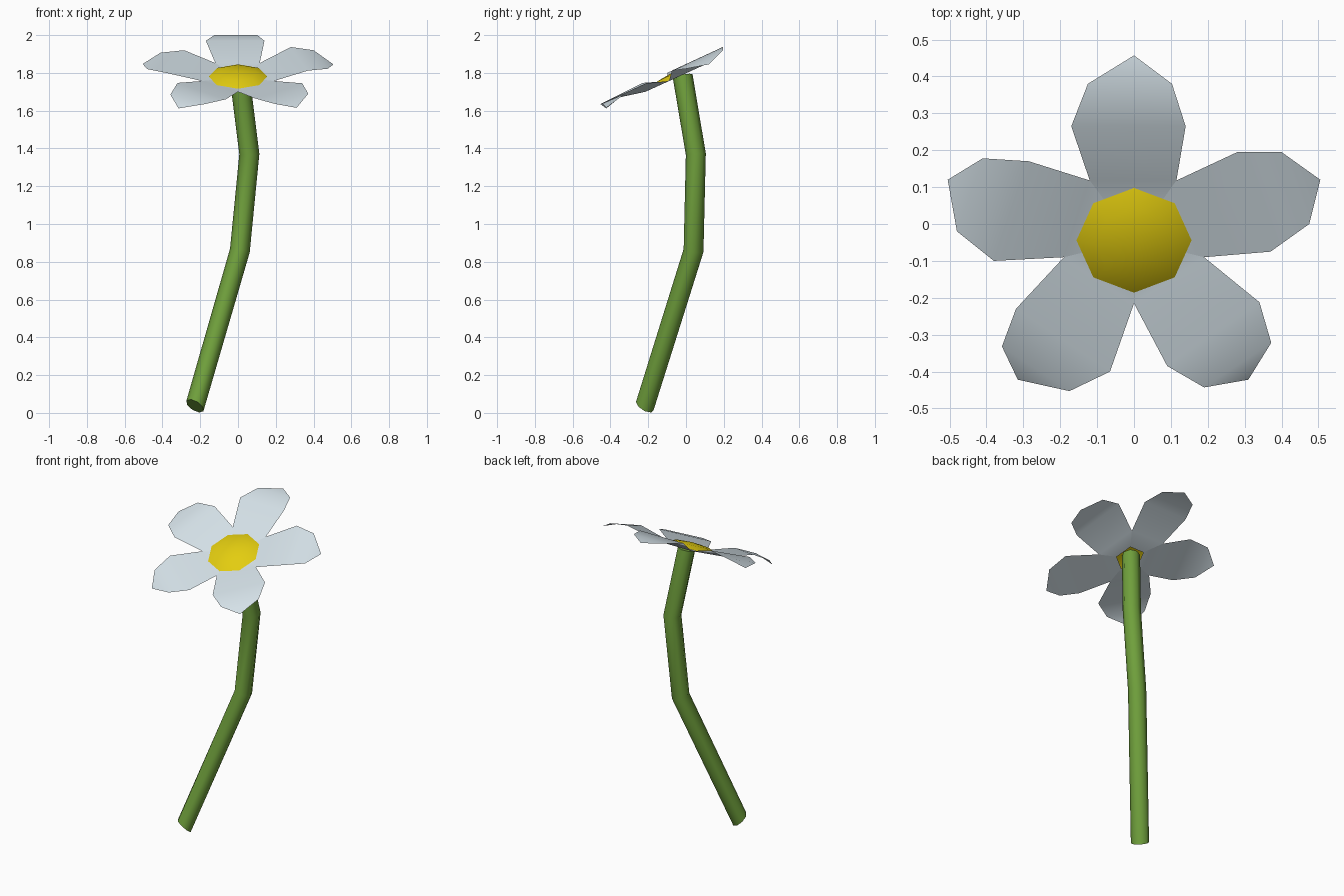
import bpy, math
from mathutils import Vector

if "Cube" in bpy.data.objects:
    bpy.data.objects.remove(bpy.data.objects["Cube"])


def material(name, rgb):
    m = bpy.data.materials.new(name)
    m.diffuse_color = (*rgb, 1)
    m.use_nodes = True
    m.node_tree.nodes["Principled BSDF"].inputs["Base Color"].default_value = m.diffuse_color
    return m


def make(name, verts, faces, mat):
    me = bpy.data.meshes.new(name)
    me.from_pydata([tuple(v) for v in verts], [], faces)
    me.materials.append(mat)
    me.update()
    ob = bpy.data.objects.new(name, me)
    bpy.context.collection.objects.link(ob)
    for p in me.polygons:
        p.use_smooth = len(p.vertices) < 8   # caps stay flat
    return ob


green = material("stem green", (0.16, 0.35, 0.045))
white = material("petal pale blue", (0.66, 0.75, 0.80))
yellow = material("centre yellow", (0.77, 0.61, 0.005))

# Stem: eight-sided tube along a bent path
path = [Vector(p) for p in ((-0.228, -0.218, 0.037), (0.01, 0.04, 0.86),
                            (0.06, 0.052, 1.37), (0.008, -0.018, 1.785))]
N, R = 8, 0.053
verts, faces = [], []
for i, p in enumerate(path):
    if i == 0:
        t = Vector((0.47, 0.47, 0.75))       # slanted cut at the foot
    else:
        t = (p - path[i - 1]).normalized()
        if i < len(path) - 1:
            t += (path[i + 1] - p).normalized()
    t.normalize()
    u = Vector((0, 1, 0)).cross(t).normalized()
    v = t.cross(u)
    for k in range(N):
        a = 2 * math.pi * k / N
        verts.append(p + R * (math.cos(a) * u + math.sin(a) * v))
for i in range(len(path) - 1):
    for k in range(N):
        j = (k + 1) % N
        faces.append((i * N + k, i * N + j, (i + 1) * N + j, (i + 1) * N + k))
faces.append(tuple(reversed(range(N))))
faces.append(tuple(range((len(path) - 1) * N, len(path) * N)))
make("stem", verts, faces, green)

# Petals: thin sheets meeting at five notches, tapering under the centre
C = Vector((0, -0.043, 1.778))
notch = [Vector(n) for n in ((0.115, 0.118, 1.852), (-0.12, 0.118, 1.852),
                             (-0.19, -0.09, 1.757), (0, -0.215, 1.70),
                             (0.19, -0.09, 1.757))]
# five rim points of each petal, from its first notch round to its second
rims = {
    "back_petal": [(0.14, 0.265, 1.97), (0.103, 0.38, 2.0), (0, 0.457, 2.0),
                   (-0.125, 0.38, 2.0), (-0.17, 0.265, 1.97)],
    "left_petal": [(-0.285, 0.17, 1.92), (-0.41, 0.178, 1.907), (-0.505, 0.12, 1.847),
                   (-0.48, -0.02, 1.82), (-0.38, -0.10, 1.80)],
    "front_left_petal": [(-0.32, -0.23, 1.747), (-0.358, -0.332, 1.685),
                         (-0.315, -0.422, 1.612), (-0.175, -0.453, 1.635),
                         (-0.065, -0.40, 1.66)],
    "front_right_petal": [(0.09, -0.385, 1.665), (0.19, -0.443, 1.637),
                          (0.31, -0.422, 1.615), (0.372, -0.322, 1.69),
                          (0.34, -0.212, 1.745)],
    "right_petal": [(0.37, -0.075, 1.812), (0.475, 0.0, 1.822), (0.505, 0.12, 1.845),
                    (0.40, 0.195, 1.92), (0.28, 0.195, 1.937)],
}
for i, (name, rim) in enumerate(rims.items()):
    n1, n2 = notch[i], notch[(i + 1) % 5]
    inner = [C.lerp(n, 0.42) for n in (n1, n2)]
    vs = inner + [n1, n2] + [Vector(p) for p in rim]
    make(name, vs, [(0, 2, 3, 1), (2, 4, 8, 3), (4, 5, 7, 8), (5, 6, 7)], white)

# Flower centre: shallow eight-sided dome tilted forward
tilt = math.radians(24.5)
up = Vector((0, -math.sin(tilt), math.cos(tilt)))
back = Vector((0, math.cos(tilt), math.sin(tilt)))
side = Vector((1, 0, 0))
verts, faces = [], []
for r, h in ((0.156, 0.003), (0.105, 0.025)):
    for k in range(8):
        a = 2 * math.pi * k / 8
        verts.append(C + r * (math.cos(a) * side + math.sin(a) * back) + h * up)
verts.append(C + 0.035 * up)
for k in range(8):
    j = (k + 1) % 8
    faces += [(k, j, 8 + j, 8 + k), (8 + k, 8 + j, 16)]
make("flower_centre", verts, faces, yellow)
